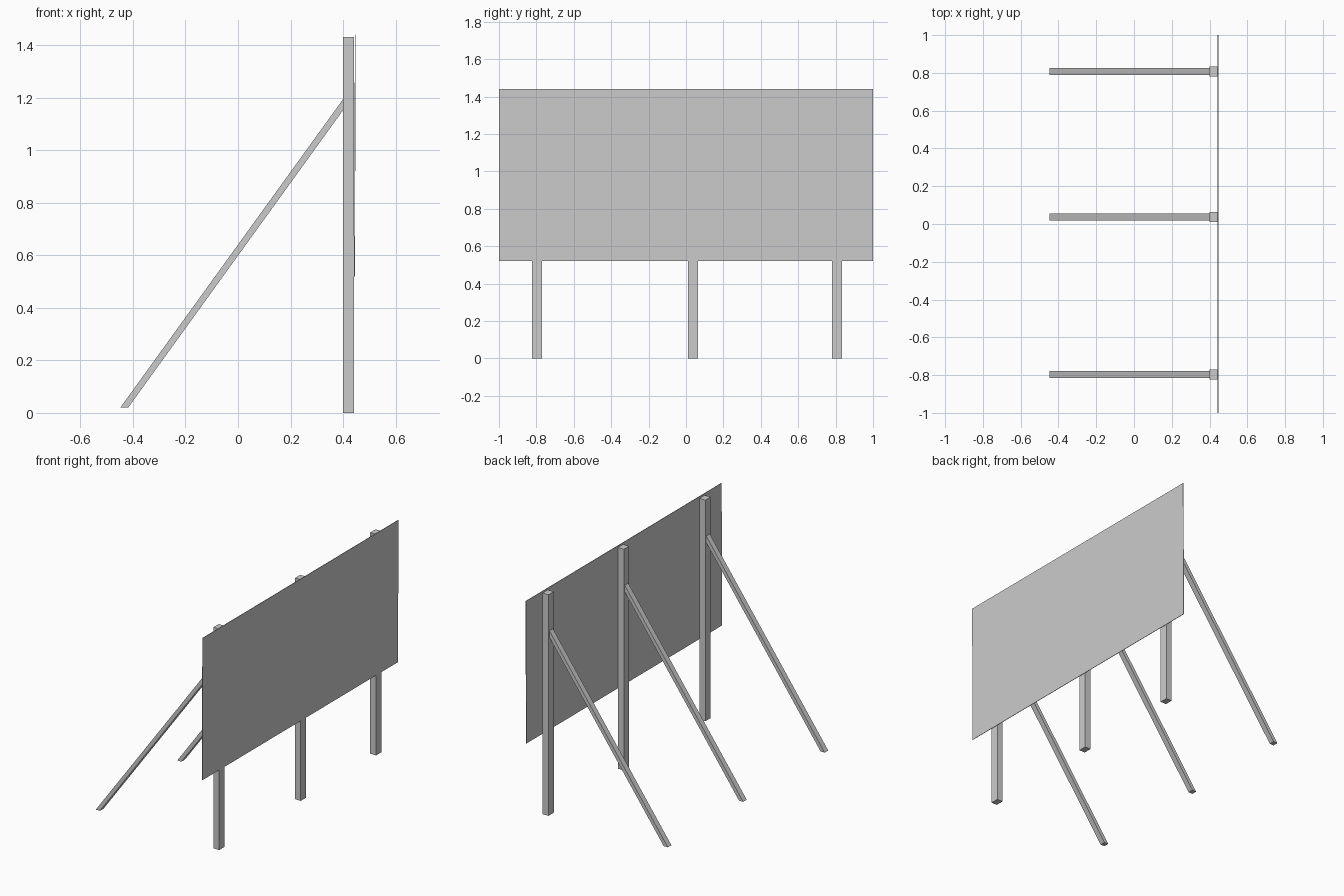
import bpy
import bmesh

cube = bpy.data.objects.get("Cube")
if cube:
    bpy.data.objects.remove(cube)

grey = bpy.data.materials.new("plain grey")
grey.use_nodes = True
GREY = (0.6, 0.6, 0.6, 1)
grey.diffuse_color = GREY
grey.node_tree.nodes["Principled BSDF"].inputs["Base Color"].default_value = GREY


def extrude_profile(name, profile, y0, y1):
    """Make a solid from an x-z side profile, running from y0 to y1."""
    bm = bmesh.new()
    face = bm.faces.new([bm.verts.new((x, y0, z)) for x, z in profile])
    side = bmesh.ops.extrude_face_region(bm, geom=[face])["geom"]
    verts = [v for v in side if isinstance(v, bmesh.types.BMVert)]
    bmesh.ops.translate(bm, verts=verts, vec=(0, y1 - y0, 0))
    bmesh.ops.recalc_face_normals(bm, faces=bm.faces)
    mesh = bpy.data.meshes.new(name)
    bm.to_mesh(mesh)
    bm.free()
    mesh.materials.append(grey)
    obj = bpy.data.objects.new(name, mesh)
    bpy.context.scene.collection.objects.link(obj)
    return obj


# Thin board, leaning very slightly outward at the top
BOARD = [(0.442, 0.52), (0.445, 0.52), (0.448, 1.44), (0.445, 1.44)]
extrude_profile("board", BOARD, -1, 1)

# Upright posts, each with a sloping brace behind it
POST = [(0.4, 0), (0.442, 0), (0.442, 1.43), (0.4, 1.43)]
BRACE = [(-0.448, 0.02), (-0.418, 0.02), (0.402, 1.155), (0.402, 1.197)]
for side, y in (("front", -0.796), ("middle", 0.037), ("back", 0.807)):
    extrude_profile(side + "_post", POST, y - 0.027, y + 0.027)
    extrude_profile(side + "_brace", BRACE, y - 0.018, y + 0.018)
